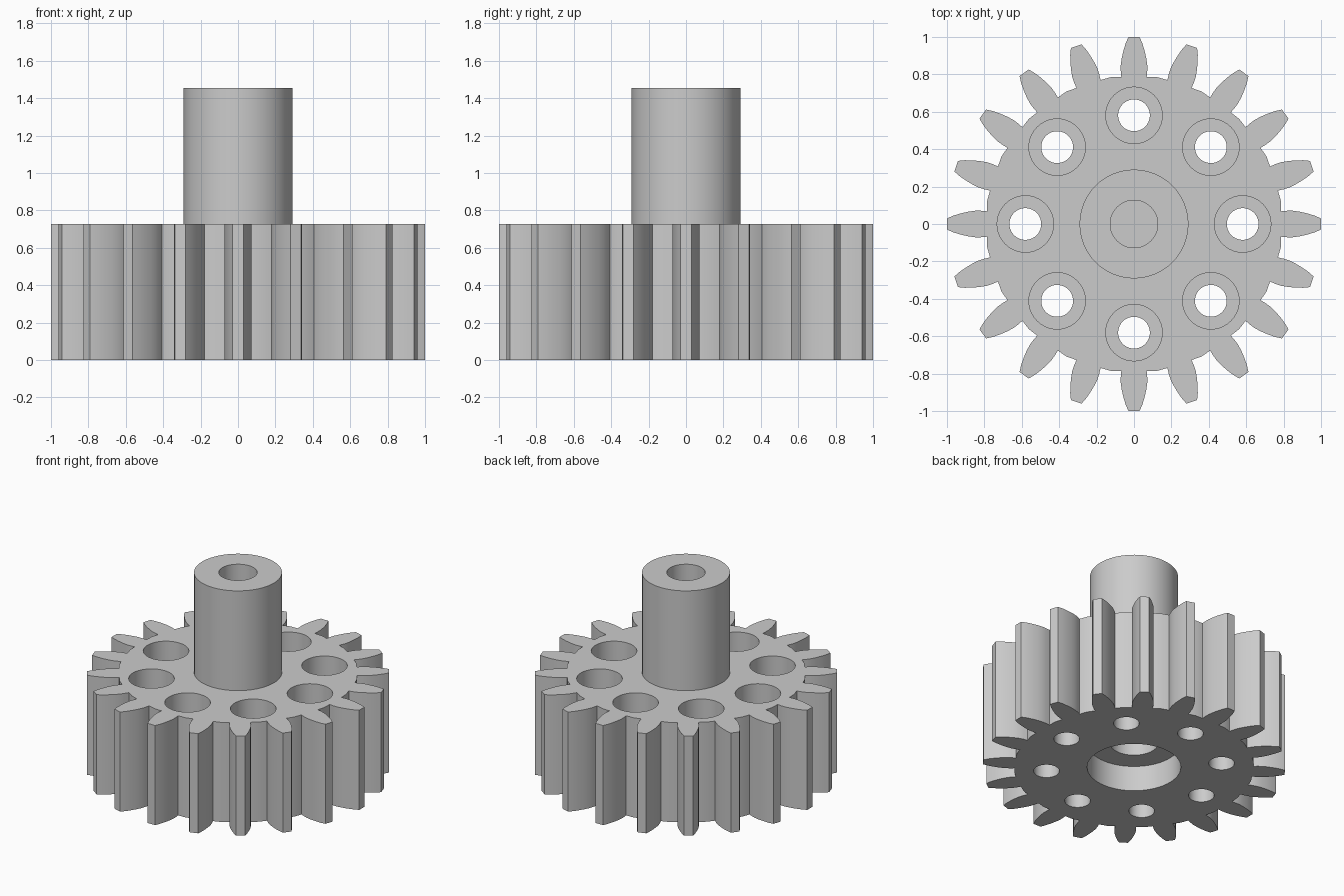
import bpy
import bmesh
from math import sin, cos, pi, tau
from mathutils import Matrix, Vector

cube = bpy.data.objects.get("Cube")
if cube:
    bpy.data.objects.remove(cube, do_unlink=True)

TEETH, HOLES = 20, 8
GEAR_TOP, SHAFT_TOP = 0.727, 1.455

grey = bpy.data.materials.new("plain grey")
grey.use_nodes = True
colour = (0.6, 0.6, 0.6, 1)
grey.diffuse_color = colour
grey.node_tree.nodes["Principled BSDF"].inputs["Base Color"].default_value = colour


def make_object(name, bm):
    bmesh.ops.recalc_face_normals(bm, faces=bm.faces)
    mesh = bpy.data.meshes.new(name)
    bm.to_mesh(mesh)
    bm.free()
    mesh.materials.append(grey)
    obj = bpy.data.objects.new(name, mesh)
    bpy.context.collection.objects.link(obj)
    return obj


def add_turned(bm, steps, x=0, y=0, sides=64):
    """Closed turned solid from (radius, height) steps, bottom to top."""
    rings = [[bm.verts.new((x + r * cos(tau * i / sides),
                            y + r * sin(tau * i / sides), z))
              for i in range(sides)] for r, z in steps]
    for low, high in zip(rings, rings[1:]):
        for i in range(sides):
            j = (i + 1) % sides
            bm.faces.new((low[i], low[j], high[j], high[i]))
    bm.faces.new(rings[0])
    bm.faces.new(rings[-1])


def combine(target, tool, operation):
    mod = target.modifiers.new(operation.lower(), 'BOOLEAN')
    mod.operation = operation
    mod.solver = 'EXACT'
    mod.object = tool
    bpy.context.view_layer.objects.active = target
    bpy.ops.object.modifier_apply(modifier=mod.name)
    bpy.data.objects.remove(tool, do_unlink=True)


# Toothed wheel: one tooth flank mirrored, then repeated around the rim
flank = [(0.068, 0.787), (0.071, 0.82), (0.071, 0.85), (0.066, 0.885),
         (0.057, 0.925), (0.045, 0.965), (0.03, 0.9995)]
tooth = flank + [(-w, r) for w, r in reversed(flank)]
bm = bmesh.new()
outline = []
for t in range(TEETH):
    turn = Matrix.Rotation(tau * t / TEETH, 3, 'Z')
    outline += [bm.verts.new(turn @ Vector((w, r, 0))) for w, r in tooth]
    middle = tau * (t + 0.5) / TEETH + pi / 2
    outline.append(bm.verts.new((0.795 * cos(middle), 0.795 * sin(middle), 0)))
base = bm.faces.new(outline)
top = bmesh.ops.extrude_face_region(bm, geom=[base], use_keep_orig=True)
bmesh.ops.translate(bm, vec=(0, 0, GEAR_TOP),
                    verts=[v for v in top["geom"] if isinstance(v, bmesh.types.BMVert)])
gear = make_object("gear_with_shaft", bm)

# Shaft
bm = bmesh.new()
add_turned(bm, [(0.291, 0.6), (0.291, SHAFT_TOP)])
combine(gear, make_object("shaft", bm), 'UNION')

# Stepped bolt holes, stepped underside recess and blind shaft bore
bm = bmesh.new()
for i in range(HOLES):
    a = tau * i / HOLES
    add_turned(bm, [(0.085, -0.1), (0.085, 0.36), (0.151, 0.36), (0.151, 0.9)],
               0.581 * cos(a), 0.581 * sin(a), 40)
add_turned(bm, [(0.31, -0.1), (0.31, 0.185), (0.16, 0.185), (0.16, 0.5)])
add_turned(bm, [(0.127, GEAR_TOP), (0.127, 1.6)])
combine(gear, make_object("hole_cutter", bm), 'DIFFERENCE')

# Smooth round walls, sharp rims
bpy.ops.object.select_all(action='DESELECT')
gear.select_set(True)
bpy.context.view_layer.objects.active = gear
bpy.ops.object.shade_smooth_by_angle(angle=0.45)
